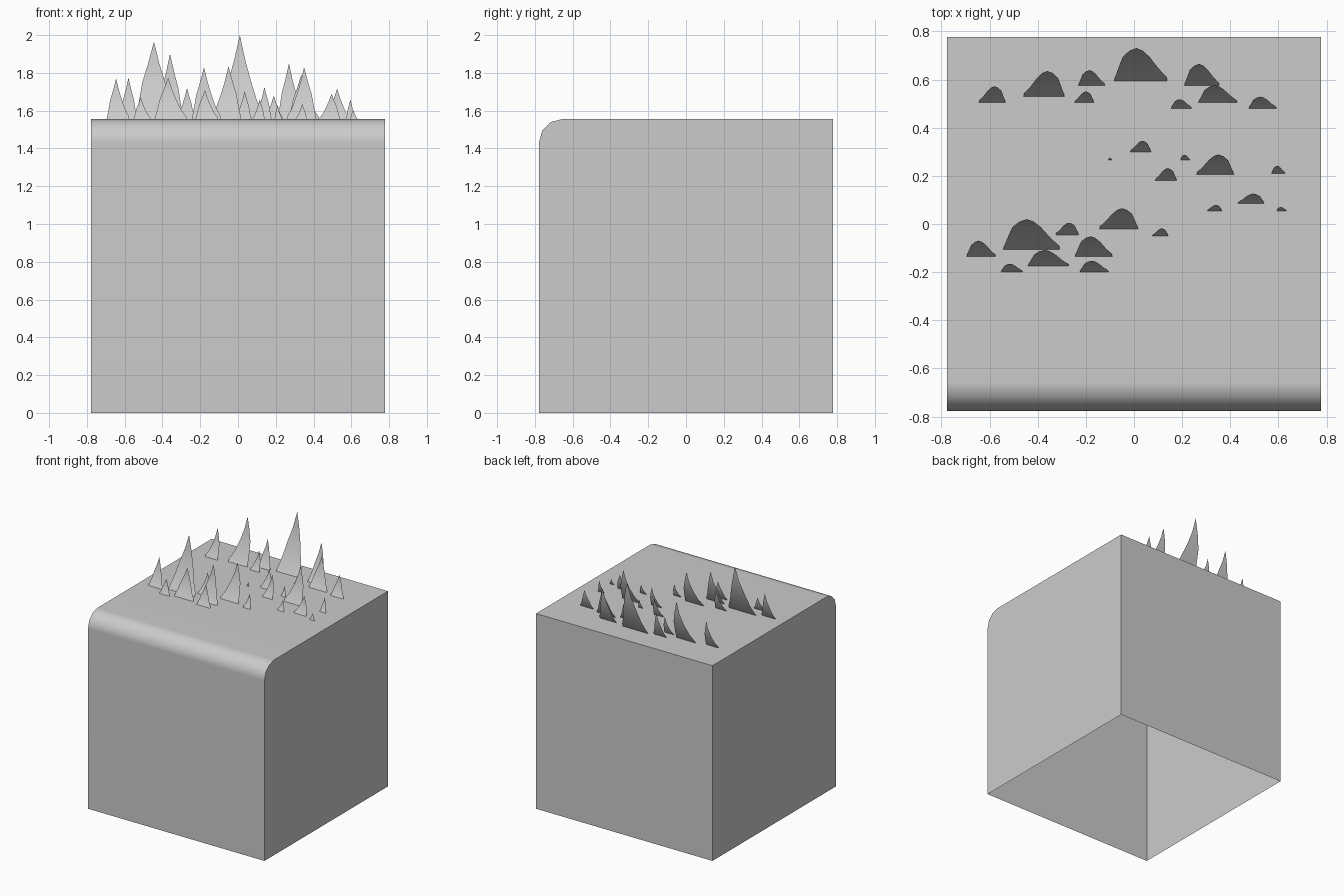
import bpy
import bmesh
import math

# Remove the default object only
default = bpy.data.objects.get("Cube")
if default:
    bpy.data.objects.remove(default, do_unlink=True)

SIDE = 1.555
HALF = SIDE / 2


def make_material(name, colour):
    mat = bpy.data.materials.new(name)
    mat.use_nodes = True
    mat.diffuse_color = colour
    mat.node_tree.nodes["Principled BSDF"].inputs["Base Color"].default_value = colour
    return mat


def add_object(name, bm, mat, angle):
    mesh = bpy.data.meshes.new(name)
    bm.to_mesh(mesh)
    bm.free()
    mesh.materials.append(mat)
    obj = bpy.data.objects.new(name, mesh)
    bpy.context.collection.objects.link(obj)
    bpy.ops.object.select_all(action="DESELECT")
    obj.select_set(True)
    bpy.context.view_layer.objects.active = obj
    bpy.ops.object.shade_smooth_by_angle(angle=math.radians(angle))
    return obj


grey = make_material("light_grey", (0.6, 0.6, 0.6, 1))

# Ground block: open underneath, with a rounded front top edge
bm = bmesh.new()
bmesh.ops.create_cube(bm, size=SIDE)
bmesh.ops.translate(bm, verts=bm.verts, vec=(0, 0, HALF))
front_edge = [e for e in bm.edges
              if all(v.co.y < 0 and v.co.z > HALF for v in e.verts)]
bmesh.ops.bevel(bm, geom=front_edge, offset=0.12, segments=3,
                profile=0.5, affect="EDGES")
bottom = [f for f in bm.faces if f.normal.z < -0.9]
bmesh.ops.delete(bm, geom=bottom, context="FACES_ONLY")
block = add_object("ground_block", bm, grey, 40)
weighted = block.modifiers.new("weighted_normals", "WEIGHTED_NORMAL")
weighted.keep_sharp = True

# Blade outline: height, left edge and right edge, relative to the tip
OUTLINE = [(0, -.42, .58), (.06, -.4, .57), (.22, -.34, .41),
           (.48, -.26, .25), (.72, -.13, .12)]
LEAN = 0.305


def add_blade(bm, tip_x, base_y, width, height):
    """A flat sheet that leans back; a negative width mirrors it."""
    def point(x, t):
        lean = LEAN * height * (1 - (1 - t) ** 2)
        return bm.verts.new((tip_x + x * width, base_y + lean, SIDE + t * height))

    rows = [(point(a, t), point(b, t)) for t, a, b in OUTLINE]
    faces = [bm.faces.new((l0, r0, r1, l1))
             for (l0, r0), (l1, r1) in zip(rows, rows[1:])]
    faces.append(bm.faces.new((*rows[-1], point(0, 1))))
    if width < 0:
        bmesh.ops.reverse_faces(bm, faces=faces)


# Grass blades: tip x, base y, width, height
BACK_BLADES = [
    (-.58, .505, -.11, .22), (-.36, .53, -.17, .345), (-.185, .575, .11, .21),
    (-.2, .505, -.08, .15), (.01, .595, .22, .445), (.27, .575, .145, .295),
    (.335, .505, .16, .235), (.19, .48, .085, .125), (.525, .48, .115, .16),
]
MIDDLE_BLADES = [
    (.035, .3, -.085, .15), (.21, .265, .04, .075), (-.1, .265, .015, .03),
    (.14, .18, -.09, .17), (.35, .205, -.155, .275), (.595, .21, .055, .105),
    (.34, .055, -.06, .08), (.495, .085, -.11, .135), (.61, .055, .04, .05),
]
FRONT_BLADES = [
    (-.05, -.02, -.16, .28), (-.27, -.045, -.095, .165), (.115, -.05, -.065, .105),
    (-.18, -.135, .155, .275), (-.445, -.105, .235, .41), (-.645, -.135, .12, .215),
    (-.37, -.175, .17, .22), (-.515, -.2, .09, .115), (-.175, -.2, .12, .155),
]
for name, blades in (("back_grass_blades", BACK_BLADES),
                     ("middle_grass_blades", MIDDLE_BLADES),
                     ("front_grass_blades", FRONT_BLADES)):
    bm = bmesh.new()
    for blade in blades:
        add_blade(bm, *blade)
    add_object(name, bm, grey, 40)
